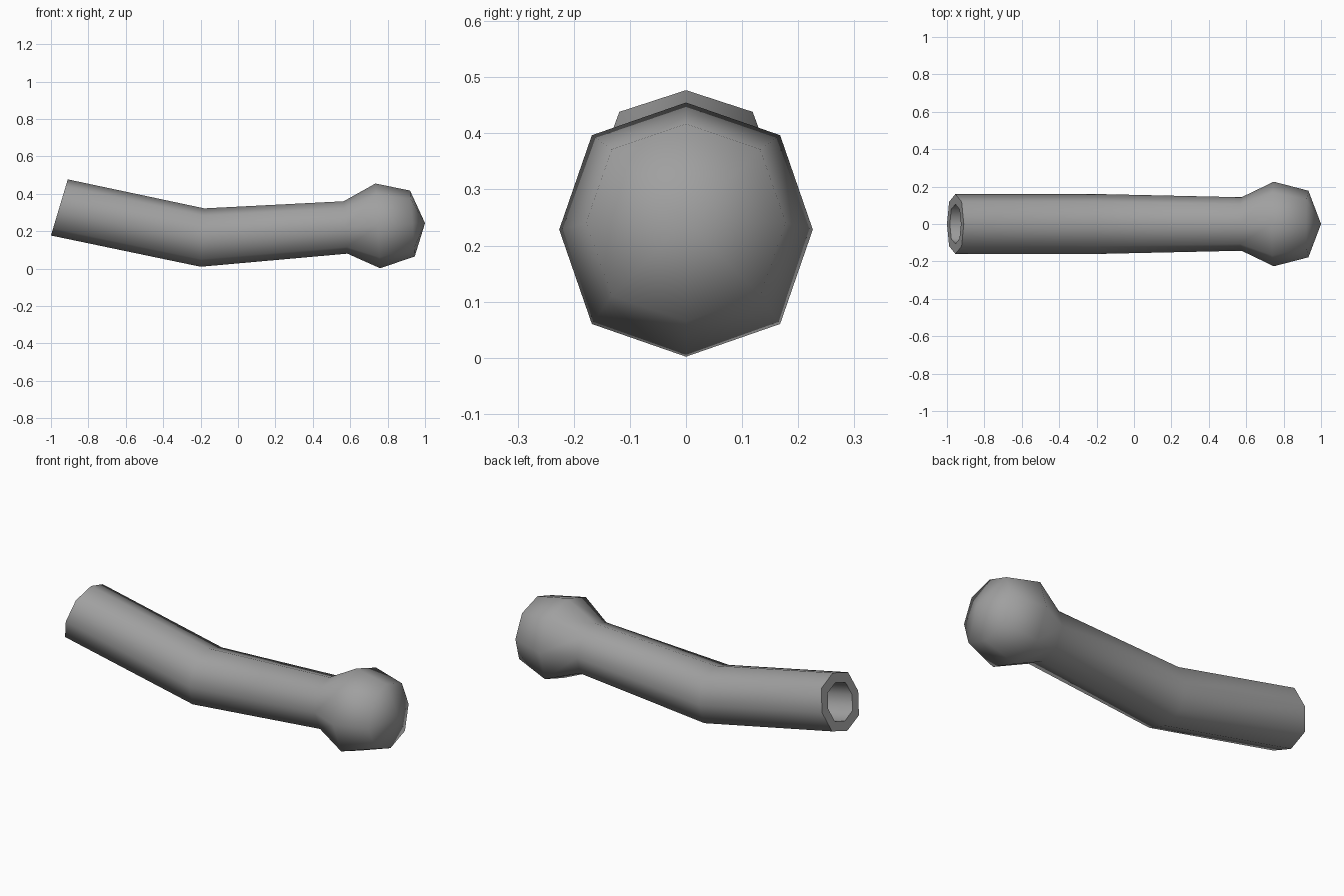
import bpy, bmesh, math
from mathutils import Vector

cube = bpy.data.objects.get("Cube")
if cube:
    bpy.data.objects.remove(cube, do_unlink=True)

SIDES = 8
DIAGONAL = 1.05  # the corners between the axes stand out slightly

# Each section: top (x, z), bottom (x, z), half width in y
open_end = ((-0.91, 0.477), (-1.0, 0.177), 0.16)
bend = ((-0.18, 0.322), (-0.20, 0.01), 0.16)
neck = ((0.565, 0.36), (0.585, 0.08), 0.143)
ball_wide = ((0.735, 0.455), (0.76, 0.002), 0.226)
ball_front = ((0.92, 0.417), (0.945, 0.065), 0.178)
tip = Vector((1.0, 0, 0.243))


def add_ring(bm, section, scale=1.0, shift=Vector()):
    (tx, tz), (bx, bz), width = section
    top, bottom = Vector((tx, 0, tz)), Vector((bx, 0, bz))
    centre, up = (top + bottom) / 2 + shift, (top - bottom) / 2
    ring = []
    for i in range(SIDES):
        a = math.tau * i / SIDES
        r = scale * (DIAGONAL if i % 2 else 1)
        side = Vector((0, width * math.sin(a), 0))
        ring.append(bm.verts.new(centre + r * (up * math.cos(a) + side)))
    return ring


def bridge(bm, a, b):
    for i in range(SIDES):
        j = (i + 1) % SIDES
        bm.faces.new((a[i], a[j], b[j], b[i]))


bm = bmesh.new()

# Bore floor, bore wall, flat rim, outer tube and ball, in one run
along = Vector((0.765, 0, -0.161))
rings = [add_ring(bm, open_end, 0.66, along * 0.9), add_ring(bm, open_end, 0.66)]
rings += [add_ring(bm, s) for s in (open_end, bend, neck, ball_wide, ball_front)]
for a, b in zip(rings, rings[1:]):
    bridge(bm, a, b)
bm.faces.new(rings[0])

# Rounded tip of the ball
point = bm.verts.new(tip)
for i in range(SIDES):
    bm.faces.new((rings[-1][i], rings[-1][(i + 1) % SIDES], point))
bmesh.ops.recalc_face_normals(bm, faces=bm.faces)

mesh = bpy.data.meshes.new("bent_tube")
bm.to_mesh(mesh)
bm.free()
tube = bpy.data.objects.new("bent_tube_with_ball_end", mesh)
bpy.context.collection.objects.link(tube)

# Plain grey
grey = bpy.data.materials.new("plain_grey")
grey.use_nodes = True
colour = (0.35, 0.35, 0.35, 1)
grey.diffuse_color = colour
grey.node_tree.nodes["Principled BSDF"].inputs["Base Color"].default_value = colour
mesh.materials.append(grey)

# Soft body with a sharp rim
bpy.ops.object.select_all(action="DESELECT")
tube.select_set(True)
bpy.context.view_layer.objects.active = tube
bpy.ops.object.shade_smooth_by_angle(angle=math.radians(68))
